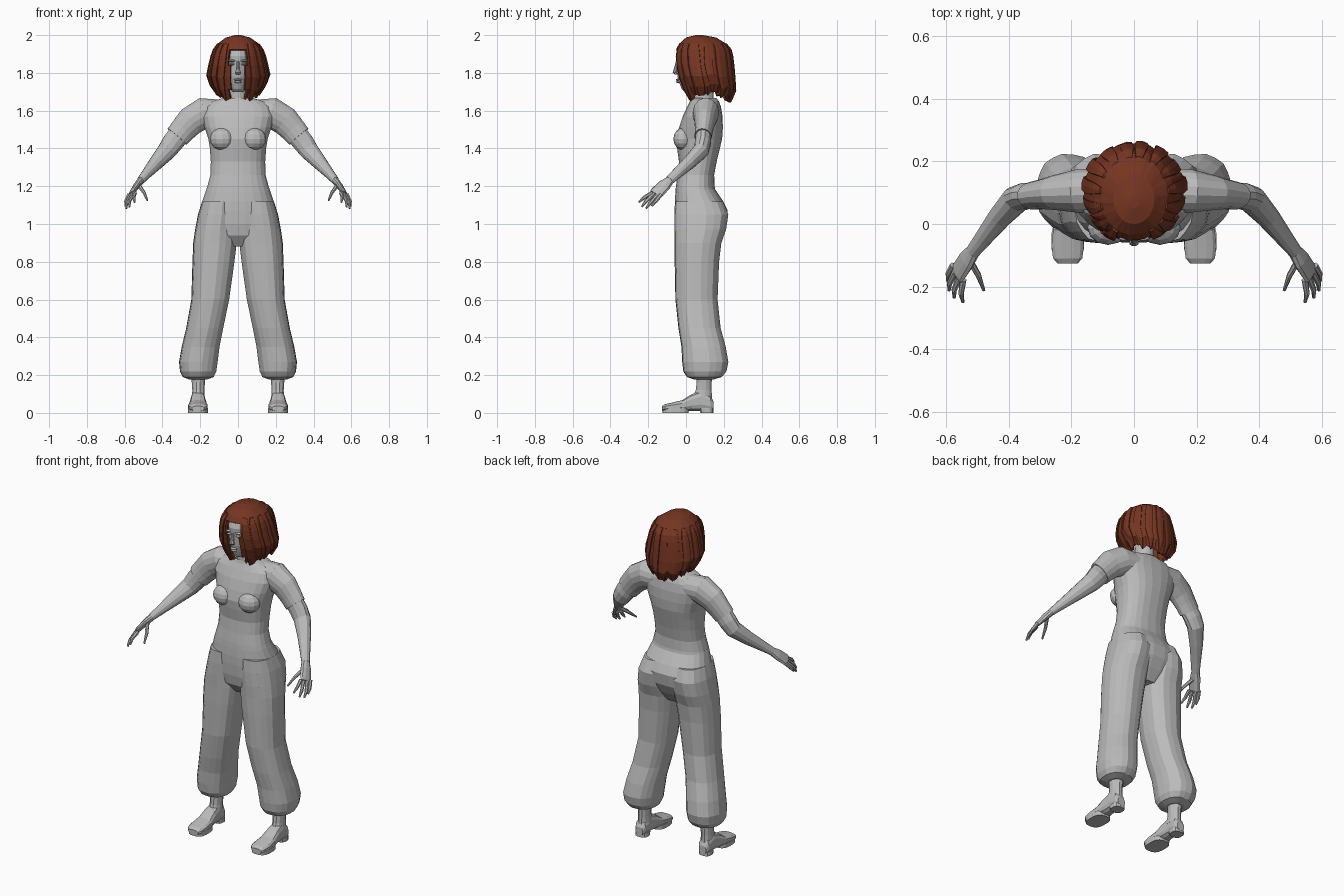
import bpy, bmesh, math, random
from mathutils import Vector
random.seed(4)


def material(name, rgb):
    m = bpy.data.materials.new(name)
    m.diffuse_color = (*rgb, 1)
    return m


GREY = material("plain grey", (0.5, 0.5, 0.5))
HAIR = material("auburn", (0.18, 0.036, 0.016))
X, Y, Z = Vector((1, 0, 0)), Vector((0, 1, 0)), Vector((0, 0, 1))


def add_object(name, bm, mat, mirror=False):
    bmesh.ops.recalc_face_normals(bm, faces=bm.faces[:])
    me = bpy.data.meshes.new(name)
    bm.to_mesh(me)
    bm.free()
    me.materials.append(mat)
    ob = bpy.data.objects.new(name, me)
    bpy.context.collection.objects.link(ob)
    if mirror:
        ob.modifiers.new("mirror", 'MIRROR').use_mirror_merge = False
    return ob


def loft(name, rings, mat=GREY, frame=None, n=16, p=2.0, mirror=False, fold=0.0):
    """Skin superellipse rings (centre, a, b); frame fixes the ring axes, else rings follow the path."""
    bm = bmesh.new()
    pts = [Vector(r[0]) for r in rings]
    loops = []
    for i, (c, a, b) in enumerate(rings):
        if frame:
            u, v = frame
        else:
            t = (pts[min(i + 1, len(pts) - 1)] - pts[max(i - 1, 0)]).normalized()
            u = t.cross(Y).normalized()
            v = t.cross(u)
        loop = []
        for k in range(n):
            q = 2 * math.pi * (k + .5) / n
            co, si = math.cos(q), math.sin(q)
            s = 1 + fold * (-1) ** k
            loop.append(bm.verts.new(pts[i]
                        + u * (a * s * math.copysign(abs(co) ** (2 / p), co))
                        + v * (b * s * math.copysign(abs(si) ** (2 / p), si))))
        loops.append(loop)
    for l0, l1 in zip(loops, loops[1:]):
        for k in range(n):
            bm.faces.new((l0[k], l0[(k + 1) % n], l1[(k + 1) % n], l1[k]))
    bm.faces.new(loops[0])
    bm.faces.new(loops[-1])
    return add_object(name, bm, mat, mirror)


def stack(name, rows, **kw):
    """Horizontal rings from rows of (z, x centre, half width, y front, y back)."""
    return loft(name, [((cx, (f + b) / 2, z), rx, (b - f) / 2) for z, cx, rx, f, b in rows],
                frame=(X, Y), **kw)


def blob(name, c, r, mirror=False):
    bm = bmesh.new()
    bmesh.ops.create_uvsphere(bm, u_segments=12, v_segments=8, radius=1)
    bmesh.ops.scale(bm, vec=r, verts=bm.verts[:])
    bmesh.ops.translate(bm, vec=c, verts=bm.verts[:])
    return add_object(name, bm, GREY, mirror)


# shirt
stack("shirt_body", [
    (1.17, 0, .172, -.057, .158), (1.2, 0, .163, -.054, .152), (1.26, 0, .147, -.045, .15),
    (1.33, 0, .145, -.038, .163), (1.4, 0, .15, -.048, .18), (1.45, 0, .158, -.052, .192),
    (1.51, 0, .178, -.038, .196), (1.57, 0, .195, -.018, .194), (1.62, 0, .185, .005, .186),
    (1.65, 0, .14, .02, .175), (1.668, 0, .075, .025, .16), (1.66, 0, .058, .035, .15)], n=24, p=2.4)
blob("bust", (.083, -.012, 1.45), (.066, .055, .06), True)
loft("sleeve", [((.1, .11, 1.59), .07, .07), ((.18, .105, 1.588), .083, .07),
                ((.25, .1, 1.545), .079, .056), ((.29, .095, 1.5), .071, .048),
                ((.322, .09, 1.462), .067, .045)], mirror=True)

# arms and hands
loft("arm", [((.3, .093, 1.49), .06, .04), ((.345, .09, 1.432), .058, .043),
             ((.375, .08, 1.39), .052, .043), ((.43, .02, 1.328), .04, .036),
             ((.485, -.05, 1.265), .027, .029), ((.515, -.088, 1.23), .021, .025)], n=12, mirror=True)
loft("palm", [((.513, -.085, 1.232), .02, .024), ((.535, -.115, 1.205), .018, .036),
              ((.562, -.155, 1.165), .013, .038), ((.568, -.163, 1.158), .008, .034)], n=10, mirror=True)
fingers = [("index_finger", (.546, -.178, 1.165), (.553, -.222, 1.14), (.547, -.25, 1.115)),
           ("middle_finger", (.558, -.168, 1.16), (.575, -.212, 1.12), (.575, -.235, 1.09)),
           ("ring_finger", (.569, -.15, 1.155), (.59, -.19, 1.11), (.591, -.212, 1.082)),
           ("little_finger", (.578, -.132, 1.155), (.594, -.16, 1.12), (.596, -.182, 1.095)),
           ("thumb", (.522, -.122, 1.2), (.497, -.165, 1.165), (.48, -.212, 1.125))]
for name, base, mid, tip in fingers:
    loft(name, [(base, .011, .011), (mid, .009, .01), (tip, .005, .005)], n=7, mirror=True)

# trousers
stack("trouser_hips", [
    (1.195, 0, .165, -.048, .148), (1.18, 0, .17, -.056, .158), (1.12, 0, .19, -.06, .198),
    (1.07, 0, .202, -.06, .222), (1.0, 0, .212, -.056, .212), (.94, 0, .19, -.045, .18),
    (.88, 0, .1, .0, .14)], n=24, p=2.4)
stack("trouser_leg", [
    (1.12, .1, .09, -.058, .195), (1.05, .107, .105, -.062, .224), (.97, .117, .11, -.062, .212),
    (.9, .122, .115, -.06, .187), (.8, .13, .111, -.06, .175), (.6, .147, .1, -.056, .167),
    (.45, .176, .098, -.04, .183), (.35, .198, .1, -.024, .21), (.27, .21, .102, -.02, .224),
    (.22, .211, .096, -.014, .214), (.19, .211, .082, .005, .19), (.178, .211, .05, .04, .15)],
    n=20, p=2.3, mirror=True, fold=.012)

# ankles and shoes
stack("ankle", [(.22, .21, .042, .05, .145), (.16, .21, .036, .055, .137), (.12, .21, .033, .05, .137),
                (.07, .21, .036, .03, .14)], n=12, mirror=True)
shoe = [(.146, .024, .06), (.13, .034, .09), (.08, .037, .12), (.03, .041, .1), (-.02, .048, .068),
        (-.07, .053, .056), (-.11, .048, .047), (-.127, .032, .036)]
loft("shoe", [((.212, y, .01 + (h - .01) / 2), w, (h - .01) / 2) for y, w, h in shoe],
     frame=(X, Z), n=12, p=2.8, mirror=True)
stack("front_sole", [(0, .212, .053, -.126, .015), (.025, .212, .053, -.127, .017)],
      n=16, p=2.8, mirror=True)
stack("heel", [(0, .212, .037, .075, .146), (.025, .212, .037, .07, .146)], n=12, p=2.8, mirror=True)

# neck, head and face
stack("neck", [(1.62, 0, .066, .025, .16), (1.66, 0, .054, .03, .148), (1.7, 0, .05, .03, .145),
               (1.76, 0, .052, .03, .15)])
stack("head", [(1.7, 0, .028, -.008, .07), (1.715, 0, .04, -.024, .1), (1.74, 0, .053, -.034, .13),
               (1.78, 0, .065, -.046, .16), (1.83, 0, .073, -.05, .185), (1.89, 0, .075, -.054, .2),
               (1.94, 0, .062, -.035, .18), (1.97, 0, .03, .03, .13)], n=20)
loft("nose", [((0, -.047, 1.862), .007, .007), ((0, -.056, 1.82), .01, .01),
              ((0, -.06, 1.803), .016, .012), ((0, -.05, 1.792), .012, .01)], frame=(X, Y), n=8)
blob("upper_lip", (0, -.043, 1.764), (.022, .011, .006))
blob("lower_lip", (0, -.041, 1.752), (.019, .011, .007))
blob("eye", (.03, -.041, 1.846), (.014, .009, .006), True)
blob("brow", (.03, -.043, 1.864), (.022, .01, .006), True)

# hair: a creased dome with a face opening and a ragged lower edge
HROWS = [(2.0, .015, .07, .02), (1.987, .065, .08, .08), (1.955, .108, .088, .125), (1.925, .127, .09, .145),
         (1.89, .14, .092, .152), (1.84, .152, .096, .154), (1.77, .163, .106, .15),
         (1.7, .145, .12, .14), (1.64, .112, .122, .112)]
N = 60
crease = [1 + random.uniform(-.035, .02) for _ in range(N)]
ragged = [random.uniform(-.004, .022) for _ in range(N)]


def hair_point(row, k, out=0.0):
    z, rx, cy, ry = HROWS[row]
    a = 2 * math.pi * (k + .5) / N
    s = crease[k % N] if row > 1 else 1
    if z < 1.84:
        low = 1.642 + .04 * math.sin(a) ** 2 + ragged[k % N]
        z = 1.84 - (1.84 - z) * (1.84 - low) / .2
    return Vector(((rx * s + out) * math.sin(a), cy - (ry * s + out) * math.cos(a), z))


bm = bmesh.new()
grid = [[bm.verts.new(hair_point(r, k)) for k in range(N)] for r in range(len(HROWS))]
bm.faces.new(grid[0])
for r in range(len(HROWS) - 1):
    for k in range(N):
        quad = (grid[r][k], grid[r][(k + 1) % N], grid[r + 1][(k + 1) % N], grid[r + 1][k])
        mid = sum((v.co for v in quad), Vector()) / 4
        if mid.y > .05 or abs(mid.x) > .046 or mid.z > 1.93:
            bm.faces.new(quad)
bmesh.ops.delete(bm, geom=[v for v in bm.verts if not v.link_faces], context='VERTS')
hair = add_object("hair_shell", bm, HAIR)
solid = hair.modifiers.new("thickness", 'SOLIDIFY')
solid.thickness, solid.offset = .014, -1

# loose flattened locks lying on the dome
for i, k in enumerate([5, 8, 12, 16, 20, 24, 28, 31, 35, 39, 43, 47, 51, 54]):
    widths = [.012, .02, .024, .025, .024, .018, .004]
    rings = [(hair_point(r, k, .0 if r == 2 else .003), w, .006) for r, w in zip(range(2, 9), widths)]
    a = 2 * math.pi * (k + .5) / N
    side, outward = Vector((math.cos(a), math.sin(a), 0)), Vector((math.sin(a), -math.cos(a), 0))
    loft("hair_lock_%d" % i, rings, HAIR, frame=(side, outward), n=6)
